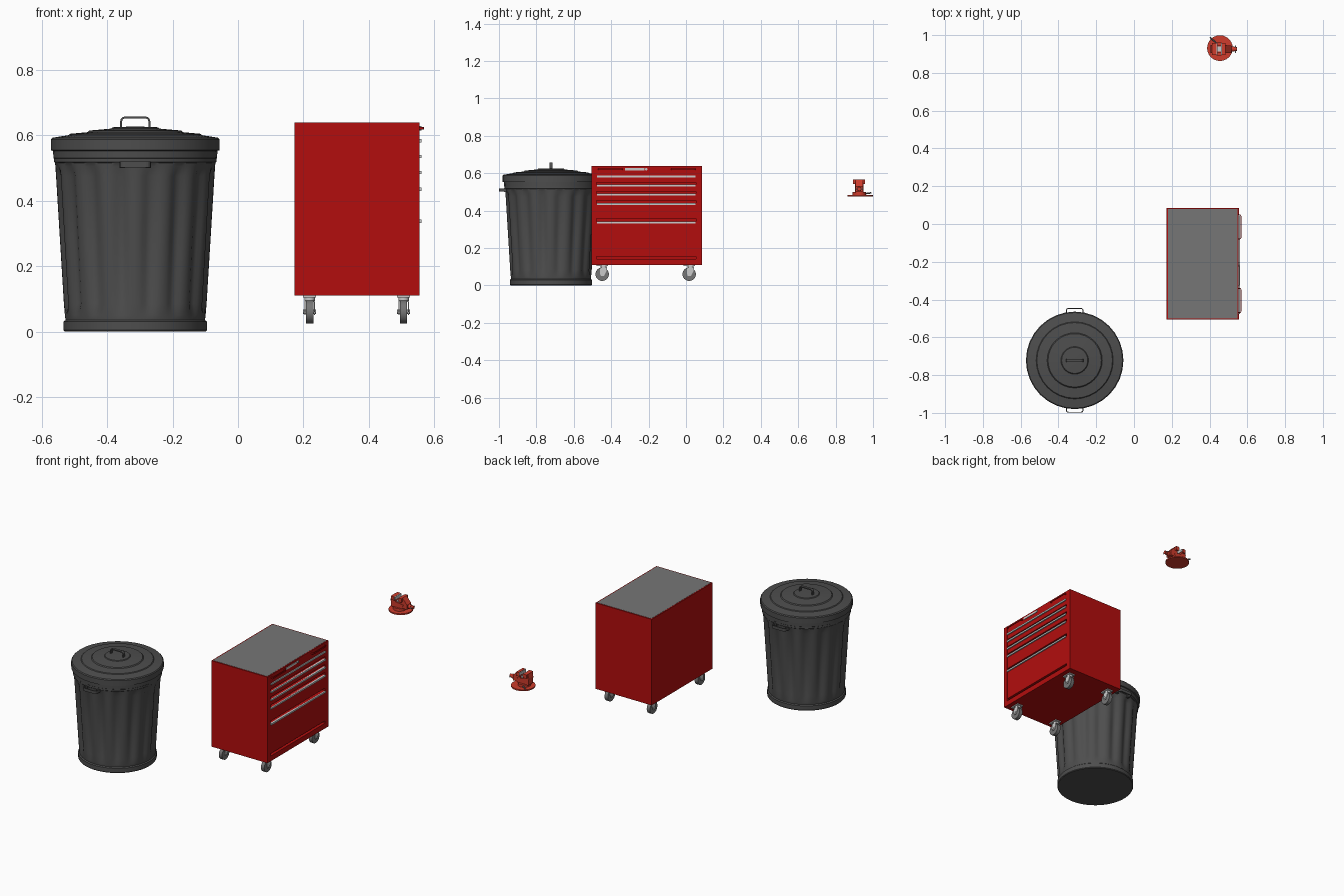
import bpy, bmesh
from math import sin, cos, pi, radians
from mathutils import Vector

if "Cube" in bpy.data.objects:
    bpy.data.objects.remove(bpy.data.objects["Cube"])


def material(name, rgb):
    m = bpy.data.materials.new(name)
    m.diffuse_color = (*rgb, 1)
    m.use_nodes = True
    m.node_tree.nodes["Principled BSDF"].inputs["Base Color"].default_value = m.diffuse_color
    return m


DARK = material("dark_grey", (0.075, 0.075, 0.075))
RED = material("red", (0.45, 0.004, 0.004))
VISE = material("bright_red", (0.62, 0.045, 0.025))
MAT = material("mid_grey", (0.18, 0.18, 0.18))


def finish(name, bm, mat=None, smooth=False):
    bmesh.ops.recalc_face_normals(bm, faces=bm.faces)
    me = bpy.data.meshes.new(name)
    bm.to_mesh(me)
    bm.free()
    ob = bpy.data.objects.new(name, me)
    bpy.context.collection.objects.link(ob)
    if mat:
        me.materials.append(mat)
    if smooth:
        bpy.ops.object.select_all(action='DESELECT')
        ob.select_set(True)
        bpy.context.view_layer.objects.active = ob
        bpy.ops.object.shade_smooth_by_angle(angle=radians(30))
    return ob


def box(name, lo, hi, mat=None):
    bm = bmesh.new()
    bmesh.ops.create_cube(bm, size=1)
    for v in bm.verts:
        v.co = Vector([(lo[i] + hi[i]) / 2 + v.co[i] * (hi[i] - lo[i]) for i in range(3)])
    return finish(name, bm, mat)


def rod(name, a, b, r, mat=None, n=16):
    a, b = Vector(a), Vector(b)
    bm = bmesh.new()
    bmesh.ops.create_cone(bm, cap_ends=True, segments=n, radius1=r, radius2=r, depth=(b - a).length)
    q = (b - a).to_track_quat('Z', 'Y')
    for v in bm.verts:
        v.co = q @ v.co + (a + b) / 2
    return finish(name, bm, mat, True)


def prism(name, pts, axis, lo, hi, mat=None):
    """Extrude a flat outline along one axis; pts use the other two axes in order."""
    bm = bmesh.new()

    def ring(d):
        out = []
        for p in pts:
            c = list(p)
            c.insert(axis, d)
            out.append(bm.verts.new(c))
        return out
    a, b = ring(lo), ring(hi)
    bm.faces.new(a)
    bm.faces.new(b[::-1])
    for i in range(len(a)):
        j = (i + 1) % len(a)
        bm.faces.new((a[i], a[j], b[j], b[i]))
    return finish(name, bm, mat)


def loop_outline(w, h, t, r):
    """Rounded U of half width w, height h and thickness t."""
    def arch(w, h, r):
        right = [(w, 0)] + [(w - r + r * cos(k * pi / 8), h - r + r * sin(k * pi / 8)) for k in range(5)]
        return right + [(-x, y) for x, y in reversed(right)]
    return arch(w, h, r) + arch(w - t, h - t, r - t)[::-1]


def lathe(name, center, profile, n, mat, flutes=0):
    """Revolve (radius, z, flute depth) rows, capped at both ends."""
    bm = bmesh.new()
    rings = []
    for r, z, d in profile:
        ring = []
        for i in range(n):
            a = 2 * pi * i / n
            groove = (0.5 - 0.5 * cos(flutes * a)) ** 1.5
            rr = r - d * groove
            ring.append(bm.verts.new((center[0] + rr * cos(a), center[1] + rr * sin(a), z)))
        rings.append(ring)
    for a, b in zip(rings, rings[1:]):
        for i in range(n):
            j = (i + 1) % n
            bm.faces.new((a[i], a[j], b[j], b[i]))
    bm.faces.new(rings[0][::-1])
    bm.faces.new(rings[-1])
    return finish(name, bm, mat, True)


# Fluted bin body
CX, CY = -0.314, -0.722
lathe("bin_body", (CX, CY), [
    (0.216, 0.0, 0), (0.219, 0.004, 0), (0.219, 0.030, 0), (0.213, 0.035, 0),
    (0.215, 0.050, 0), (0.218, 0.085, 0.013), (0.230, 0.28, 0.014), (0.242, 0.475, 0.014),
    (0.244, 0.505, 0.002), (0.245, 0.515, 0), (0.248, 0.518, 0), (0.248, 0.535, 0)],
    128, DARK, 16)

# Stepped lid
lathe("bin_lid", (CX, CY), [(r, z, 0) for r, z in [
    (0.246, 0.526), (0.250, 0.530), (0.251, 0.552), (0.258, 0.554), (0.258, 0.587), (0.253, 0.592),
    (0.204, 0.600), (0.200, 0.604), (0.146, 0.609), (0.141, 0.614),
    (0.073, 0.620), (0.069, 0.624), (0.02, 0.626)]], 32, DARK)

# Bin handles
prism("lid_handle", [(CX + x, 0.622 + z) for x, z in loop_outline(0.046, 0.035, 0.006, 0.015)],
      1, CY - 0.008, CY + 0.008, DARK)
for s, side in ((-1, "front"), (1, "back")):
    prism(side + "_bin_handle",
          [(CX + x, CY + s * (0.240 + y)) for x, y in loop_outline(0.047, 0.037, 0.005, 0.014)],
          2, 0.501, 0.519, DARK)
    for k in (-1, 1):
        x = CX + k * 0.040
        ys = sorted((CY + s * 0.225, CY + s * 0.252))
        box(side + "_handle_mount", (x - 0.008, ys[0], 0.500), (x + 0.008, ys[1], 0.520), DARK)

# Tool chest carcass: core, side rails, top and bottom rails
X0, X1, Y0, Y1, Z0, Z1 = 0.173, 0.555, -0.506, 0.086, 0.110, 0.638
DY0, DY1 = -0.478, 0.053
box("chest_core", (X0, Y0, Z0), (X1 - 0.02, Y1, Z1), RED)
box("chest_left_rail", (X1 - 0.02, Y0, Z0), (X1, DY0, Z1), RED)
box("chest_right_rail", (X1 - 0.02, DY1, Z0), (X1, Y1, Z1), RED)
box("chest_bottom_rail", (X1 - 0.02, DY0, Z0), (X1, DY1, 0.142), RED)
box("chest_top_mat", (X0 + 0.007, Y0 + 0.007, Z1 - 0.004), (X1 - 0.007, Y1 - 0.007, Z1 + 0.001), MAT)

# Drawers, each with a trim pull along its top edge
for lo, hi in ((0.156, 0.342), (0.357, 0.440), (0.454, 0.491), (0.503, 0.540), (0.551, 0.588)):
    box("drawer_front", (X1 - 0.02, DY0, lo), (X1 - 0.001, DY1, hi), RED)
    box("drawer_pull", (X1 - 0.006, DY0 + 0.002, hi - 0.010), (X1 + 0.006, DY1 - 0.002, hi))
box("top_drawer_front", (X1 - 0.02, DY0, 0.588), (X1 - 0.0005, DY1, Z1), RED)

# Grab handles, plate and lock on the top drawer
for yc in (-0.405, -0.015):
    prism("grab_handle", [(X1 - 0.003 + h, yc + w) for w, h in loop_outline(0.066, 0.016, 0.004, 0.009)],
          2, 0.617, 0.625, RED)
box("front_plate", (X1 - 0.002, -0.326, 0.615), (X1 + 0.003, -0.222, 0.627))
rod("drawer_lock", (X1 - 0.002, -0.212, 0.621), (X1 + 0.005, -0.212, 0.621), 0.007)

# Casters
for x in (0.219, 0.506):
    for y in (-0.448, 0.017):
        box("caster_plate", (x - 0.020, y - 0.030, 0.104), (x + 0.020, y + 0.030, 0.111))
        rod("caster_swivel", (x, y + 0.008, 0.092), (x, y + 0.008, 0.105), 0.016)
        box("caster_fork_bridge", (x - 0.016, y - 0.010, 0.090), (x + 0.016, y + 0.026, 0.095))
        for s in (-1, 1):
            xs = sorted((x + s * 0.013, x + s * 0.016))
            prism("caster_fork", [(y - 0.010, 0.095), (y + 0.026, 0.095), (y + 0.022, 0.075),
                                  (y + 0.009, 0.050), (y - 0.007, 0.050), (y - 0.012, 0.062)], 0, *xs)
        rod("caster_wheel", (x - 0.011, y, 0.060), (x + 0.011, y, 0.060), 0.036, MAT, 24)
        rod("caster_axle", (x - 0.020, y, 0.060), (x + 0.020, y, 0.060), 0.007, None, 10)

# Bench vise: swivel base, body, jaws
VX, VY = 0.455, 0.931
rod("vise_base", (VX, VY, 0.476), (VX, VY, 0.484), 0.068, VISE, 24)
rod("vise_swivel", (VX - 0.005, VY - 0.004, 0.484), (VX - 0.005, VY - 0.004, 0.500), 0.036, VISE, 20)
YC = 0.926
prism("vise_body", [(0.408, 0.498), (0.482, 0.498), (0.490, 0.525), (0.438, 0.532),
                    (0.436, 0.565), (0.412, 0.565), (0.405, 0.540)], 1, YC - 0.022, YC + 0.022, VISE)
box("fixed_jaw", (0.414, YC - 0.032, 0.542), (0.436, YC + 0.032, 0.565), VISE)
prism("moving_jaw", [(0.466, 0.566), (0.484, 0.566), (0.515, 0.530), (0.515, 0.502),
                     (0.480, 0.502), (0.466, 0.530)], 1, YC - 0.020, YC + 0.020, VISE)
box("moving_jaw_head", (0.466, YC - 0.032, 0.542), (0.484, YC + 0.032, 0.566), VISE)
box("fixed_jaw_plate", (0.436, YC - 0.031, 0.548), (0.441, YC + 0.031, 0.564))
box("moving_jaw_plate", (0.461, YC - 0.031, 0.548), (0.466, YC + 0.031, 0.564))
box("vise_slide", (0.430, YC - 0.013, 0.520), (0.480, YC + 0.013, 0.536))

# Vise screw, its bar and the base locking lever
rod("vise_screw_nose", (0.505, YC, 0.516), (0.532, YC, 0.516), 0.013, VISE)
rod("vise_screw_head", (0.530, YC, 0.516), (0.546, YC, 0.516), 0.010, VISE)
rod("vise_screw_bar", (0.538, YC - 0.020, 0.516), (0.538, YC + 0.020, 0.516), 0.003, None, 8)
rod("lock_lever", (0.440, 0.955, 0.490), (0.402, 0.988, 0.495), 0.004, MAT, 8)
